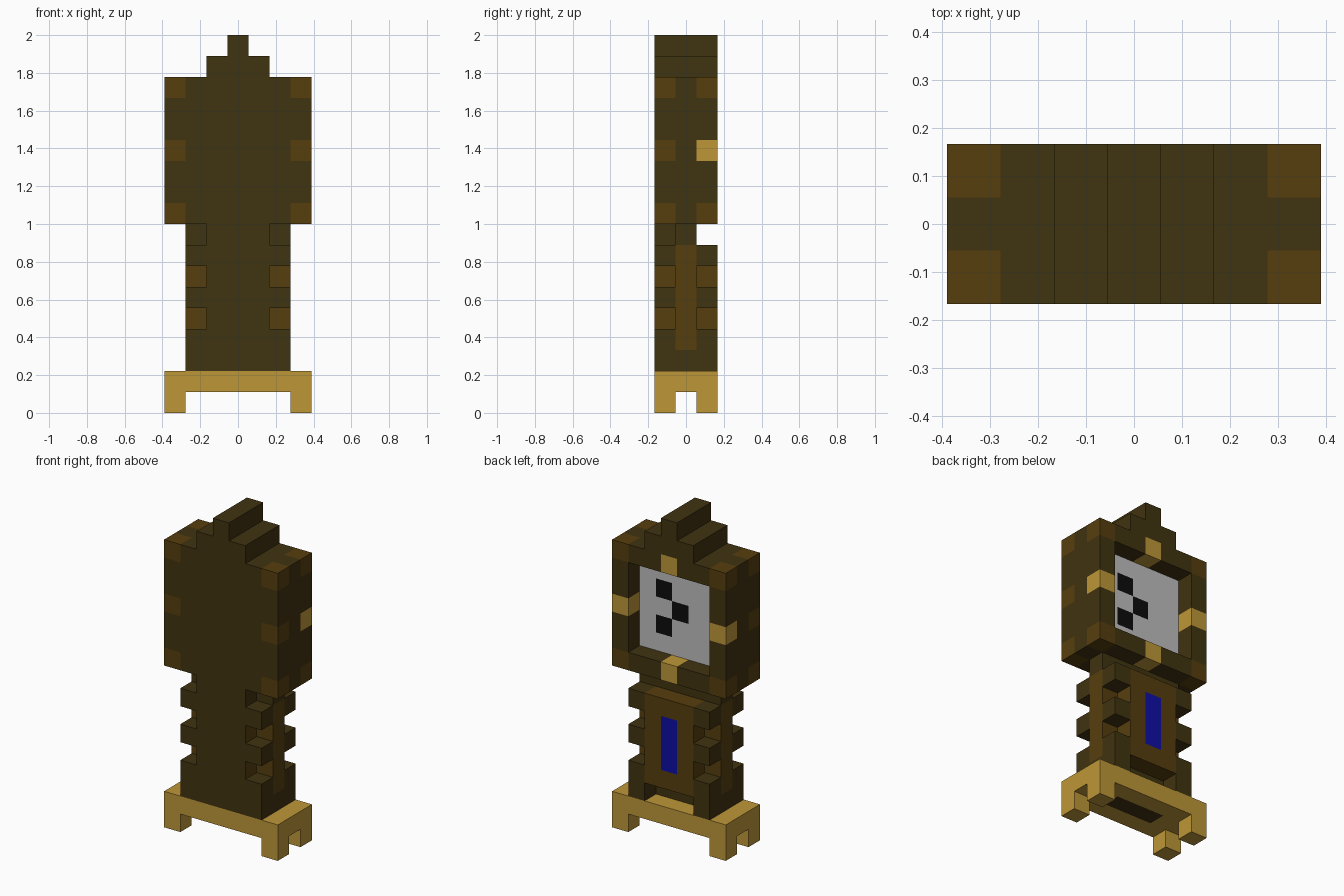
import bpy, bmesh, math
from mathutils import Vector

if "Cube" in bpy.data.objects:
    bpy.data.objects.remove(bpy.data.objects["Cube"])

U = 1 / 9  # one block


def lin(c):
    c /= 255
    return c / 12.92 if c <= 0.04045 else ((c + 0.055) / 1.055) ** 2.4


PALETTE = {
    "dark_wood": (64, 51, 16),
    "light_wood": (87, 62, 13),
    "gold": (190, 151, 56),
    "dial_white": (190, 190, 190),
    "hand_black": (12, 12, 12),
    "pendulum_blue": (14, 14, 165),
}
NAMES = list(PALETTE)
MATS = []
for name, rgb in PALETTE.items():
    m = bpy.data.materials.new(name)
    m.diffuse_color = (*[lin(c) for c in rgb], 1)
    m.use_nodes = True
    m.node_tree.nodes["Principled BSDF"].inputs["Base Color"].default_value = m.diffuse_color
    MATS.append(m)


def block(x0, x1, y0, y1, z0, z1):
    """Set of grid cells, ranges inclusive."""
    return {(i, j, k) for i in range(x0, x1 + 1)
            for j in range(y0, y1 + 1) for k in range(z0, z1 + 1)}


# Base slab on four feet
feet = {(i, j, 0) for i in (-3, 3) for j in (-1, 1)}
base = block(-3, 3, -1, 1, 1, 1)

# Trunk: front layer, core, and back panel raised above the base
trunk = block(-1, 1, -1, -1, 2, 8) | block(-2, 2, 0, 0, 2, 8)
panel = block(-1, 1, 1, 1, 3, 7)

# Corner posts, notched at every other block
posts = {(i, j, k) for i in (-2, 2) for j in (-1, 1) for k in (2, 3, 5, 7)}

# Clock head with a recessed dial, and stepped crown
head = block(-3, 3, -1, 1, 9, 15) - block(-2, 2, 1, 1, 10, 14)
crown = block(-1, 1, -1, 1, 16, 16) | block(0, 0, -1, 1, 17, 17)


def base_color(c, n):
    # dark wood patch under the slab
    under = n[2] == -1 and c[1] == 0 and abs(c[0]) <= 1 and c[2] == 1
    return "dark_wood" if under else "gold"


def trunk_color(c, n):
    i, j, k = c
    if 3 <= k <= 7 and (abs(i) == 2 or (j == -1 and n[0])):
        return "light_wood"
    return "dark_wood"


def panel_color(c, n):
    if c[0] == 0 and 4 <= c[2] <= 6 and n[1] == 1:
        return "pendulum_blue"
    return "light_wood"


def head_color(c, n):
    i, j, k = c
    if j == 0 and n[1] == 1:  # dial with three hand squares
        return "hand_black" if (i, k) in {(1, 13), (0, 12), (1, 11)} else "dial_white"
    if j == 1 and ((i == 0 and k in (9, 15)) or (abs(i) == 3 and k == 12)):
        return "gold"  # hour markers
    if abs(i) == 3 and j != 0 and k in (9, 12, 15):
        return "light_wood"  # corner inlays
    return "dark_wood"


def plain(name):
    return lambda c, n: name


PARTS = [
    ("feet", feet, plain("gold")),
    ("base", base, base_color),
    ("trunk", trunk, trunk_color),
    ("back_panel", panel, panel_color),
    ("corner_posts", posts, plain("dark_wood")),
    ("clock_head", head, head_color),
    ("crown", crown, plain("dark_wood")),
]
SOLID = set().union(*(p[1] for p in PARTS))
DIRS = [(s if a == 0 else 0, s if a == 1 else 0, s if a == 2 else 0)
        for a in range(3) for s in (-1, 1)]


def build(name, cells, color):
    """Outer faces of the cells, merged into flat areas of one colour."""
    bm = bmesh.new()
    used = []
    for c in sorted(cells):
        centre = Vector((c[0], c[1], c[2] + 0.5))
        for n in DIRS:
            if tuple(a + b for a, b in zip(c, n)) in SOLID:
                continue
            nv = Vector(n)
            t = Vector((n[1], n[2], n[0]))
            b = nv.cross(t)
            quad = [(centre + (nv + t * p + b * q) / 2) * U
                    for p, q in ((-1, -1), (1, -1), (1, 1), (-1, 1))]
            f = bm.faces.new([bm.verts.new(v) for v in quad])
            col = NAMES.index(color(c, n))
            if col not in used:
                used.append(col)
            f.material_index = used.index(col)
    bmesh.ops.remove_doubles(bm, verts=bm.verts, dist=1e-4)
    bmesh.ops.dissolve_limit(bm, angle_limit=math.radians(1), verts=bm.verts,
                             edges=bm.edges, delimit={'MATERIAL'})
    me = bpy.data.meshes.new(name)
    bm.to_mesh(me)
    bm.free()
    for col in used:
        me.materials.append(MATS[col])
    bpy.context.collection.objects.link(bpy.data.objects.new(name, me))


for part in PARTS:
    build(*part)
